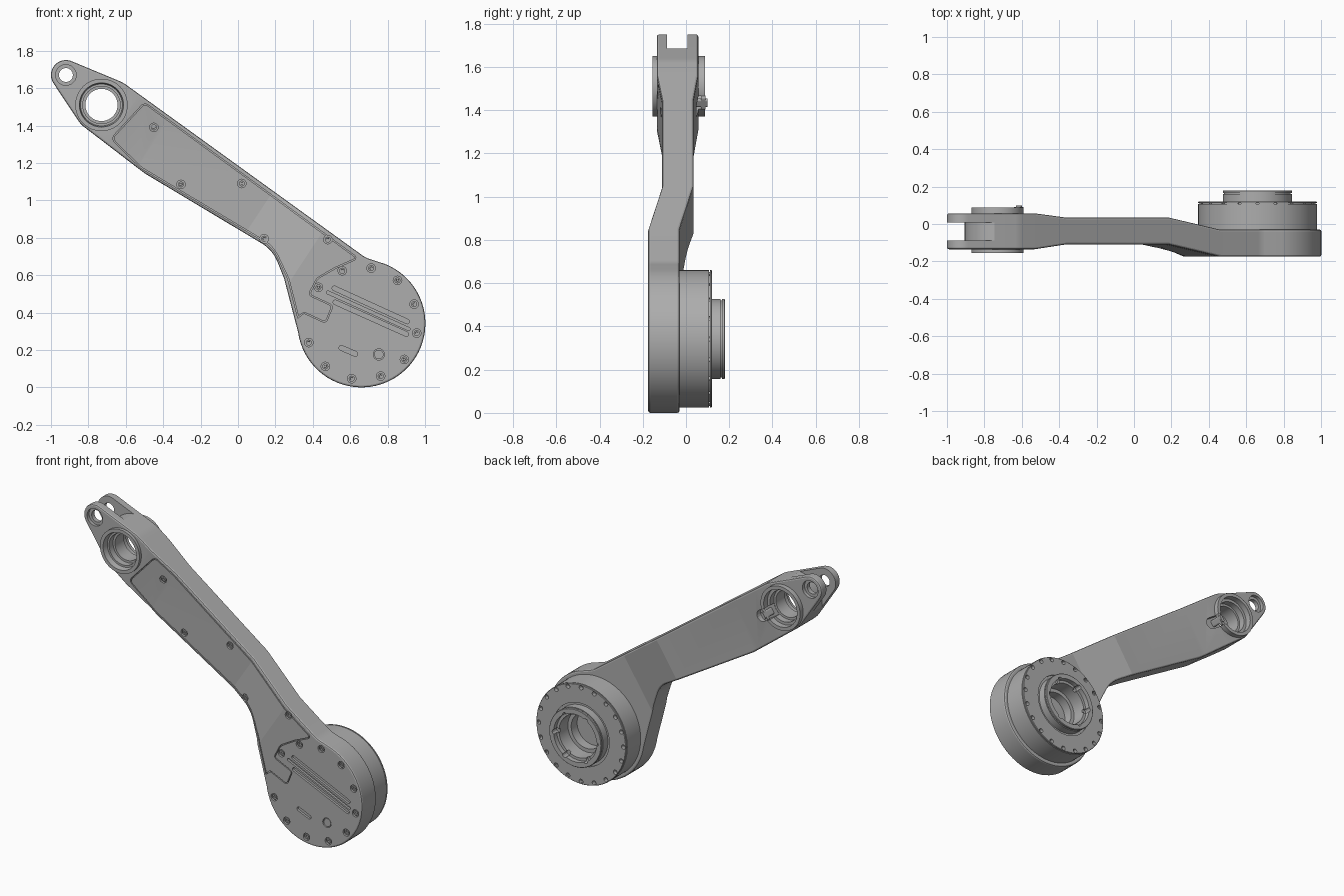
import bpy, bmesh, math
from mathutils import Vector

if "Cube" in bpy.data.objects:
    bpy.data.objects.remove(bpy.data.objects["Cube"])

V = Vector
metal = bpy.data.materials.new("grey metal")
metal.use_nodes = True
grey = (0.42, 0.42, 0.42, 1)
metal.diffuse_color = grey
metal.node_tree.nodes["Principled BSDF"].inputs["Base Color"].default_value = grey

ALONG = V((0.835, 0, -0.55)).normalized()   # direction down the arm
DIR = V((ALONG.x, ALONG.z))
ACROSS = V((-DIR.y, DIR.x))
HUB, EYE, TIP = V((0.66, 0.342)), V((-0.73, 1.51)), V((-0.92, 1.67))
BENDS = (-1.30, -1.10, -0.42, -0.08)        # stations where the arm changes offset


def follow(levels, shift=0.0):
    """Depth as a function of the station along the arm."""
    def depth(s):
        if s <= BENDS[0]:
            return levels[0] + shift
        for i in range(3):
            if s <= BENDS[i + 1]:
                k = (s - BENDS[i]) / (BENDS[i + 1] - BENDS[i])
                return levels[i] + k * (levels[i + 1] - levels[i]) + shift
        return levels[3] + shift
    return depth


def front(shift=0.0):
    return follow((-0.135, -0.11, -0.11, -0.175), shift)


def back(shift=0.0):
    return follow((0.057, 0.035, 0.035, -0.03), shift)


def arc(c, r, a0, a1, n):
    angles = [math.radians(a0 + (a1 - a0) * i / n) for i in range(n + 1)]
    return [V((c.x + r * math.cos(a), c.y + r * math.sin(a))) for a in angles]


def circle(c, r, n=16):
    return arc(c, r, 0, 360, n)[:-1]


def capsule(a, b, r):
    t = math.degrees(math.atan2(b.y - a.y, b.x - a.x))
    return arc(b, r, t - 90, t + 90, 8) + arc(a, r, t + 90, t + 270, 8)


def rounded(corners, n=6):
    """Polygon from (x, z, fillet radius) corners."""
    out = []
    for i, (x, z, r) in enumerate(corners):
        p = V((x, z))
        if not r:
            out.append(p)
            continue
        a = (V(corners[i - 1][:2]) - p).normalized()
        b = (V(corners[(i + 1) % len(corners)][:2]) - p).normalized()
        half = a.angle(b) / 2
        c = p + (a + b).normalized() * r / math.sin(half)
        t = r / math.tan(half)
        v0, v1 = p + a * t - c, p + b * t - c
        out += [c + v0.lerp(v1, k / n).normalized() * r for k in range(n + 1)]
    return out


def shrink(pts, d):
    out = []
    for i, p in enumerate(pts):
        e = (p - pts[i - 1]).normalized()
        f = (pts[(i + 1) % len(pts)] - p).normalized()
        n = V((-e.y - f.y, e.x + f.x)).normalized()
        out.append(p + n * d / max(0.5, n.dot(V((-e.y, e.x)))))
    return out


def finish(name, bm):
    bmesh.ops.recalc_face_normals(bm, faces=bm.faces)
    me = bpy.data.meshes.new(name)
    bm.to_mesh(me)
    bm.free()
    me.materials.append(metal)
    ob = bpy.data.objects.new(name, me)
    bpy.context.collection.objects.link(ob)
    return ob


def prism(name, pts, lo, hi):
    """Extrude an outline in depth; lo and hi are numbers or depth functions."""
    bm = bmesh.new()
    base = bm.faces.new([bm.verts.new((p.x, 0, p.y)) for p in pts])
    ext = bmesh.ops.extrude_face_region(bm, geom=[base], use_keep_orig=True)
    for v in [g for g in ext["geom"] if isinstance(g, bmesh.types.BMVert)]:
        v.co.y = 1
    for s in BENDS:
        bmesh.ops.bisect_plane(bm, geom=bm.verts[:] + bm.edges[:] + bm.faces[:],
                               plane_co=ALONG * s, plane_no=ALONG, dist=1e-5)
    for v in bm.verts:
        d = lo if v.co.y < 0.5 else hi
        v.co.y = d(v.co.dot(ALONG)) if callable(d) else d
    return finish(name, bm)


def lathe(name, c, profile, closed=False, n=64):
    """Spin a (radius, depth) profile about a depth axis through c."""
    bm = bmesh.new()
    vs = [bm.verts.new((c.x + r, y, c.y)) for r, y in profile]
    es = [bm.edges.new(pair) for pair in zip(vs, vs[1:])]
    if closed:
        es.append(bm.edges.new((vs[-1], vs[0])))
    bmesh.ops.spin(bm, geom=vs + es, cent=(c.x, 0, c.y), axis=(0, 1, 0),
                   angle=math.tau, steps=n, use_merge=False)
    bmesh.ops.remove_doubles(bm, verts=bm.verts, dist=1e-5)
    return finish(name, bm)


def activate(ob):
    bpy.ops.object.select_all(action='DESELECT')
    ob.select_set(True)
    bpy.context.view_layer.objects.active = ob


def join(obs):
    activate(obs[0])
    for o in obs:
        o.select_set(True)
    bpy.ops.object.join()
    return obs[0]


def cut(cutter, *targets):
    for t in targets:
        activate(t)
        m = t.modifiers.new("cut", 'BOOLEAN')
        m.operation, m.solver, m.object = 'DIFFERENCE', 'EXACT', cutter
        bpy.ops.object.modifier_apply(modifier=m.name)
    bpy.data.objects.remove(cutter)


# Arm body: tip, eye, straight arm and round hub housing in one outline
outline = (arc(TIP, 0.08, 65, 215, 20) + arc(EYE, 0.15, 215, 235, 4)
           + rounded([(-0.816, 1.387, 0), (-0.5, 1.145, 0.3), (0.185, 0.735, 0.2),
                      (0.246, 0.583, 0)])[1:]
           + arc(HUB, 0.342, 188, 428, 48)
           + rounded([(0.79, 0.655, 0), (0.68, 0.695, 0.15), (-0.615, 1.63, 0.2),
                      (-0.886, 1.742, 0)])[1:-1])
body = prism("arm_body", outline, front(), back())
activate(body)
bev = body.modifiers.new("edge", 'BEVEL')
bev.width, bev.segments, bev.use_clamp_overlap = 0.01, 2, False
bev.limit_method, bev.angle_limit = 'ANGLE', math.radians(40)
bpy.ops.object.modifier_apply(modifier=bev.name)

# Cover plate sunk into a pocket on the front
seam = rounded([(-0.5, 1.525, 0.03), (-0.68, 1.33, 0.03), (-0.52, 1.172, 0.2),
                (0.185, 0.752, 0.2), (0.266, 0.58, 0), (0.32, 0.37, 0), (0.353, 0.396, 0.01),
                (0.47, 0.342, 0.02), (0.51, 0.438, 0.02), (0.383, 0.497, 0.015),
                (0.425, 0.58, 0.06), (0.52, 0.635, 0.15), (0.645, 0.69, 0.015)])
cut(prism("pocket", seam, front(-0.03), front(0.02)), body)
cover = prism("cover_plate", shrink(seam, 0.006), front(), front(0.021))

# Fork slot at the tip, with a round floor about the eye
gap = arc(EYE, 0.175, 225, 55, 30) + [V((-0.6, 1.9)), V((-1.1, 1.9)), V((-1.1, 1.35))]
cut(prism("fork_gap", gap, -0.087, 0.007), body)
cut(lathe("pin_hole", TIP, [(0, -0.2), (0.055, -0.2), (0.055, -0.115), (0.037, -0.115),
                            (0.037, 0.035), (0.055, 0.035), (0.055, 0.2), (0, 0.2)]), body)
cut(prism("eye_hole", circle(EYE, 0.13, 64), -0.3, 0.3), body)

# Bearing sleeve through the eye, with its channel and clip on the back
sleeve = lathe("eye_sleeve", EYE, [
    (0.14, -0.155), (0.118, -0.155), (0.112, -0.12), (0.1, -0.12), (0.1, -0.08),
    (0.086, -0.08), (0.086, 0.01), (0.1, 0.01), (0.1, 0.05), (0.118, 0.05),
    (0.118, 0.088), (0.14, 0.088)], closed=True)
cut(prism("channel", capsule(EYE + DIR * 0.09, EYE + DIR * 0.19, 0.036), 0.012, 0.2),
    body, sleeve)
mid = EYE + DIR * 0.137
prism("clip_post", capsule(mid - ACROSS * 0.012, mid + ACROSS * 0.012, 0.01), 0.0, 0.1)
prism("clip_head", capsule(mid - ACROSS * 0.026, mid + ACROSS * 0.026, 0.011), 0.07, 0.09)

# Screw holes, grooves and plug recess on the front
spots = [HUB + V((math.cos(math.radians(a)), math.sin(math.radians(a)))) * 0.3
         for a in range(-160, 141, 30)]
spots += [V(p) for p in ((-0.45, 1.39), (-0.305, 1.085), (0.02, 1.09),
                         (0.14, 0.795), (0.48, 0.79))]
shapes = [circle(p, 0.023) for p in spots]
for a, b, r in (((0.515, 0.53), (0.905, 0.352), 0.012), ((0.48, 0.508), (0.912, 0.312), 0.008),
                ((0.52, 0.455), (0.9, 0.285), 0.012), ((0.553, 0.211), (0.627, 0.179), 0.013)):
    shapes.append(capsule(V(a), V(b), r))
plug = V((0.753, 0.176))
shapes.append(circle(plug, 0.03, 24))
cut(join([prism("holes", s, front(-0.02), front(0.014)) for s in shapes]), body, cover)
lathe("plug", plug, [(0, -0.172), (0.025, -0.172), (0.025, -0.15), (0, -0.15)], n=24)

# Socket screws
for i, p in enumerate(spots):
    y = front()(p.dot(DIR)) + 0.004
    lathe(f"screw_{i + 1}", p, [(0, y + 0.007), (0.007, y + 0.007), (0.008, y),
                                (0.016, y), (0.016, y + 0.025), (0, y + 0.025)], n=12)

# Drive drum and stepped output hub on the back
drum = lathe("drive_drum", HUB, [
    (0, -0.05), (0.318, -0.05), (0.318, 0.106), (0.311, 0.106), (0.311, 0.111),
    (0.318, 0.111), (0.318, 0.117), (0.315, 0.12), (0.2, 0.12), (0.2, 0.112),
    (0.185, 0.112), (0.185, 0.16), (0.178, 0.16), (0.178, 0.167), (0.185, 0.167),
    (0.185, 0.177), (0.182, 0.18), (0.152, 0.18), (0.152, 0.15), (0.135, 0.15),
    (0.135, 0.06), (0.112, 0.06), (0.112, 0), (0, 0)], n=80)


def ring_of_holes(count, radius, r, lo, hi):
    pts = circle(HUB, radius, count)
    return join([prism("rim_holes", circle(p, r, 12), lo, hi) for p in pts])


cut(ring_of_holes(20, 0.3, 0.014, 0.095, 0.2), drum)
cut(ring_of_holes(6, 0.147, 0.016, 0.135, 0.25), drum)

for ob in bpy.context.collection.objects:
    if ob.type == 'MESH' and ob.data.materials and ob.data.materials[0] == metal:
        activate(ob)
        bpy.ops.object.shade_smooth_by_angle(angle=math.radians(10))
